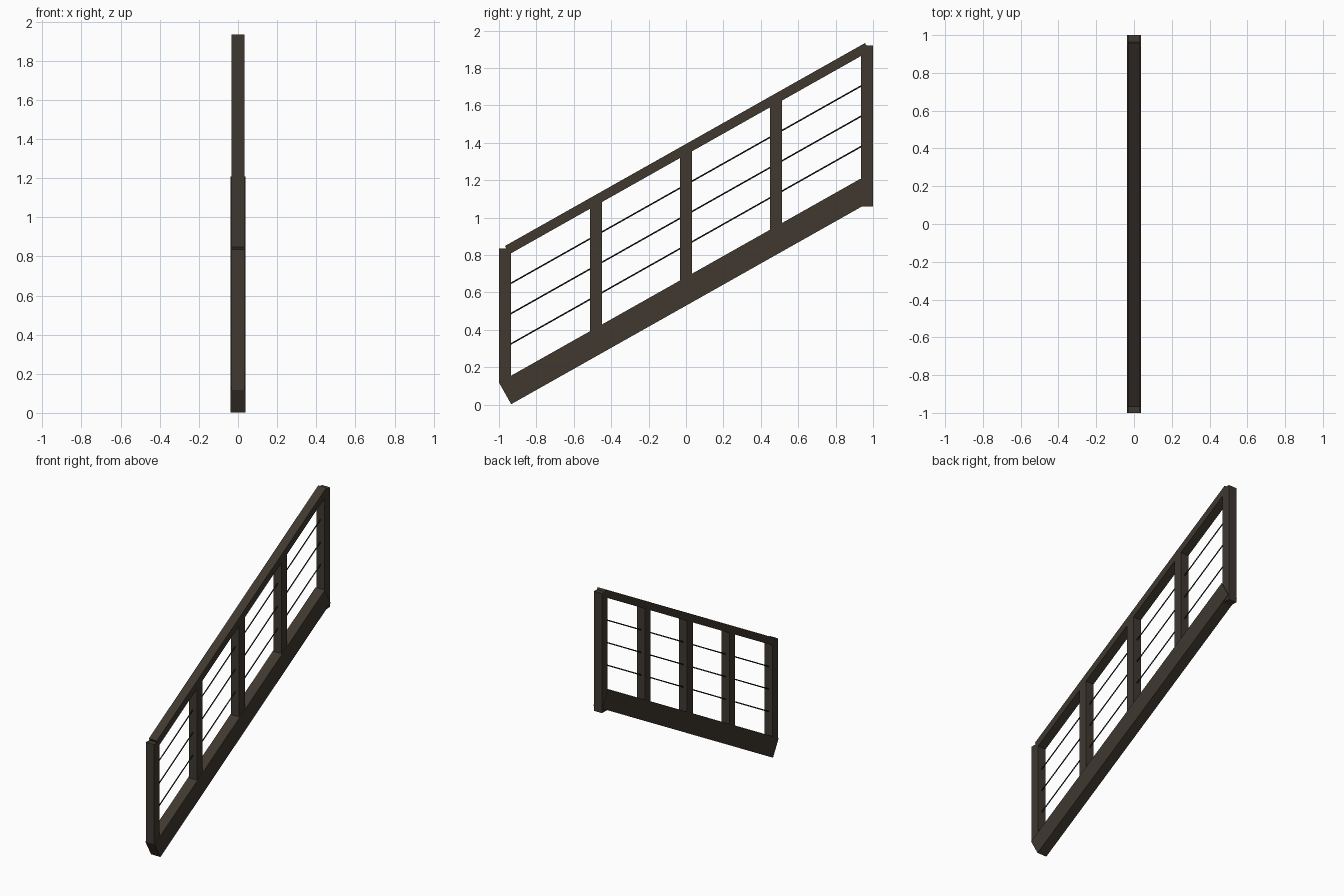
import bpy, bmesh, math
from mathutils import Vector

if "Cube" in bpy.data.objects:
    bpy.data.objects.remove(bpy.data.objects["Cube"])

SLOPE = 0.5636                      # rise per unit of run
ANG = math.atan(SLOPE)


def material(name, rgb):
    m = bpy.data.materials.new(name)
    m.diffuse_color = (*rgb, 1)
    m.use_nodes = True
    m.node_tree.nodes["Principled BSDF"].inputs["Base Color"].default_value = m.diffuse_color
    return m


BROWN = material("dark bronze", (0.05, 0.04, 0.03))
BLACK = material("cable black", (0.02, 0.018, 0.016))


def add_object(name, bm, mat):
    bmesh.ops.recalc_face_normals(bm, faces=bm.faces)
    me = bpy.data.meshes.new(name)
    bm.to_mesh(me)
    bm.free()
    me.materials.append(mat)
    ob = bpy.data.objects.new(name, me)
    bpy.context.collection.objects.link(ob)
    return ob


def slab(name, profile, width):
    """Side profile of (y, z) points, given a thickness centred on x = 0."""
    bm = bmesh.new()
    face = bm.faces.new([bm.verts.new((-width / 2, y, z)) for y, z in profile])
    ext = bmesh.ops.extrude_face_region(bm, geom=[face])
    verts = [v for v in ext["geom"] if isinstance(v, bmesh.types.BMVert)]
    bmesh.ops.translate(bm, verts=verts, vec=(width, 0, 0))
    return add_object(name, bm, BROWN)


def sloped_bar(name, y, z, length, depth, width):
    """Square-ended bar whose upper left corner is at (y, z)."""
    c, s = math.cos(ANG), math.sin(ANG)
    along, down = Vector((c, s)) * length, Vector((s, -c)) * depth
    p = Vector((y, z))
    return slab(name, [p, p + along, p + along + down, p + down], width)


def box_post(name, y0, y1, z0, z1, width):
    return slab(name, [(y0, z0), (y1, z0), (y1, z1), (y0, z1)], width)


# Sloping bottom beam and handrail
sloped_bar("bottom_beam", -1.0, 0.118, 2.22, 0.133, 0.075)
sloped_bar("handrail", -0.968, 0.848, 2.21, 0.05, 0.064)

# End posts; the upper one has a separate foot
box_post("lower_end_post", -1.0, -0.936, 0.118, 0.834, 0.064)
box_post("upper_end_post", 0.936, 1.0, 1.295, 1.92, 0.064)
box_post("upper_end_post_foot", 0.936, 1.0, 1.06, 1.295, 0.064)

# Middle posts, cut to the slope at both ends
for i, y in enumerate((-0.481, 0.0, 0.481)):
    a, b = y - 0.032, y + 0.032
    slab(f"middle_post_{i + 1}",
         [(a, 0.64 + a * SLOPE), (b, 0.64 + b * SLOPE),
          (b, 1.345 + b * SLOPE), (a, 1.345 + a * SLOPE)], 0.064)

# Cables running parallel to the handrail
for i, z in enumerate((0.852, 1.014, 1.176)):
    p0 = Vector((0, -0.965, z - 0.965 * SLOPE))
    p1 = Vector((0, 0.965, z + 0.965 * SLOPE))
    bm = bmesh.new()
    bmesh.ops.create_cone(bm, cap_ends=True, segments=8, radius1=0.004,
                          radius2=0.004, depth=(p1 - p0).length)
    ob = add_object(f"cable_{i + 1}", bm, BLACK)
    ob.location = (p0 + p1) / 2
    ob.rotation_euler = (p1 - p0).to_track_quat('Z', 'Y').to_euler()
